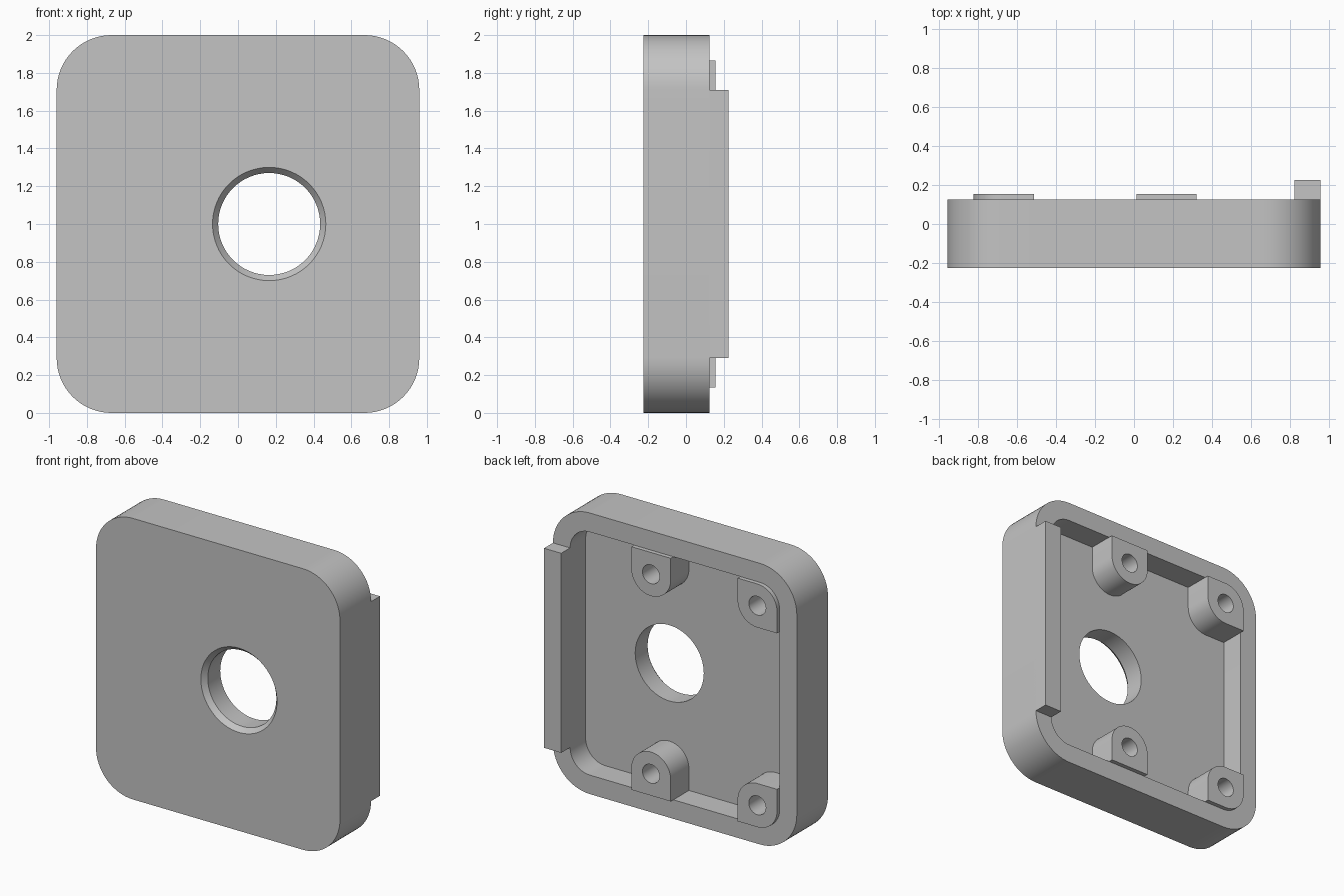
import bpy, bmesh, math
from mathutils import Vector

cube = bpy.data.objects.get("Cube")
if cube:
    bpy.data.objects.remove(cube, do_unlink=True)

# Single plain grey
grey = bpy.data.materials.new("plain grey")
grey.use_nodes = True
colour = (0.55, 0.55, 0.55, 1)
grey.diffuse_color = colour
grey.node_tree.nodes["Principled BSDF"].inputs["Base Color"].default_value = colour

# Shared sizes: half width, corner radius, wall, front, rim and floor depths
HALF, RADIUS, WALL = 0.96, 0.29, 0.135
FRONT, RIM, FLOOR = -0.225, 0.125, -0.05
BOSS_TOP = 0.155
BOSS_R = RADIUS - WALL
HOLE_X = 0.165


def rounded(x0, x1, z0, z1, radii, steps=16):
    """Rectangle outline; radii for corners +x+z, -x+z, -x-z, +x-z."""
    pts = []
    signs = [(1, 1), (-1, 1), (-1, -1), (1, -1)]
    for i, ((sx, sz), r) in enumerate(zip(signs, radii)):
        cx = x1 - r if sx > 0 else x0 + r
        cz = z1 - r if sz > 0 else z0 + r
        for k in range(steps + 1 if r else 1):
            a = (i + k / steps) * math.pi / 2
            pts.append((cx + r * math.cos(a), cz + r * math.sin(a)))
    return pts


def circle(x, z, r, n=64):
    return [(x + r * math.cos(i * math.tau / n), z + r * math.sin(i * math.tau / n))
            for i in range(n)]


def loft(name, sections):
    """Closed solid through (y, outline) sections with equal point counts."""
    bm = bmesh.new()
    rings = [[bm.verts.new((x, y, z)) for x, z in pts] for y, pts in sections]
    n = len(rings[0])
    for a, b in zip(rings, rings[1:]):
        for i in range(n):
            j = (i + 1) % n
            bm.faces.new((a[i], a[j], b[j], b[i]))
    bm.faces.new(rings[0])
    bm.faces.new(rings[-1])
    bmesh.ops.remove_doubles(bm, verts=bm.verts, dist=1e-5)
    bmesh.ops.recalc_face_normals(bm, faces=bm.faces)
    mesh = bpy.data.meshes.new(name)
    bm.to_mesh(mesh)
    bm.free()
    mesh.materials.append(grey)
    obj = bpy.data.objects.new(name, mesh)
    bpy.context.collection.objects.link(obj)
    return obj


def prism(name, outline, y0, y1):
    return loft(name, [(y0, outline), (y1, outline)])


def cut(obj, *cutters):
    """Subtract the cutters, bake the result and discard the cutters."""
    for c in cutters:
        c.hide_render = True
        mod = obj.modifiers.new("cut", 'BOOLEAN')
        mod.operation, mod.solver, mod.object = 'DIFFERENCE', 'EXACT', c
    graph = bpy.context.evaluated_depsgraph_get()
    baked = bpy.data.meshes.new_from_object(obj.evaluated_get(graph))
    obj.modifiers.clear()
    obj.data = baked
    for c in cutters:
        bpy.data.objects.remove(c, do_unlink=True)


def smooth(obj):
    bpy.ops.object.select_all(action='DESELECT')
    obj.select_set(True)
    bpy.context.view_layer.objects.active = obj
    bpy.ops.object.shade_smooth_by_angle(angle=math.radians(25))


# Tray body with hollow back and chamfered round opening
tray = prism("tray", rounded(-HALF, HALF, 0, 2, [RADIUS] * 4), FRONT, RIM)
inner = HALF - WALL
pocket = prism("pocket_cutter",
               rounded(-inner, inner, WALL, 2 - WALL, [BOSS_R] * 4), FLOOR, RIM + 0.2)
opening = loft("opening_cutter", [
    (FRONT - 0.035, circle(HOLE_X, 1, 0.33)),
    (FRONT + 0.035, circle(HOLE_X, 1, 0.27)),
    (0.1, circle(HOLE_X, 1, 0.27))])
cut(tray, pocket, opening)
smooth(tray)

# Raised lip along the left side wall
prism("side_lip", rounded(inner, HALF, RADIUS, 2 - RADIUS, [0] * 4), RIM - 0.02, 0.225)

# Screw bosses, mirrored top and bottom
for place, x, outer_r in (("corner", RADIUS - HALF, BOSS_R), ("middle", 0.167, 0)):
    for level, z in (("lower", RADIUS), ("upper", 2 - RADIUS)):
        # Rounded towards the centre; corner bosses also follow the pocket corner
        left_in = 0 if outer_r else BOSS_R
        if level == "upper":
            radii = [0, outer_r, left_in, BOSS_R]
        else:
            radii = [BOSS_R, left_in, outer_r, 0]
        boss = prism(f"{level}_{place}_boss",
                     rounded(x - BOSS_R, x + BOSS_R, z - BOSS_R, z + BOSS_R, radii),
                     FLOOR - 0.02, BOSS_TOP)
        cut(boss, prism("screw_hole_cutter", circle(x, z, 0.067, 32), FLOOR, BOSS_TOP + 0.1))
        smooth(boss)
